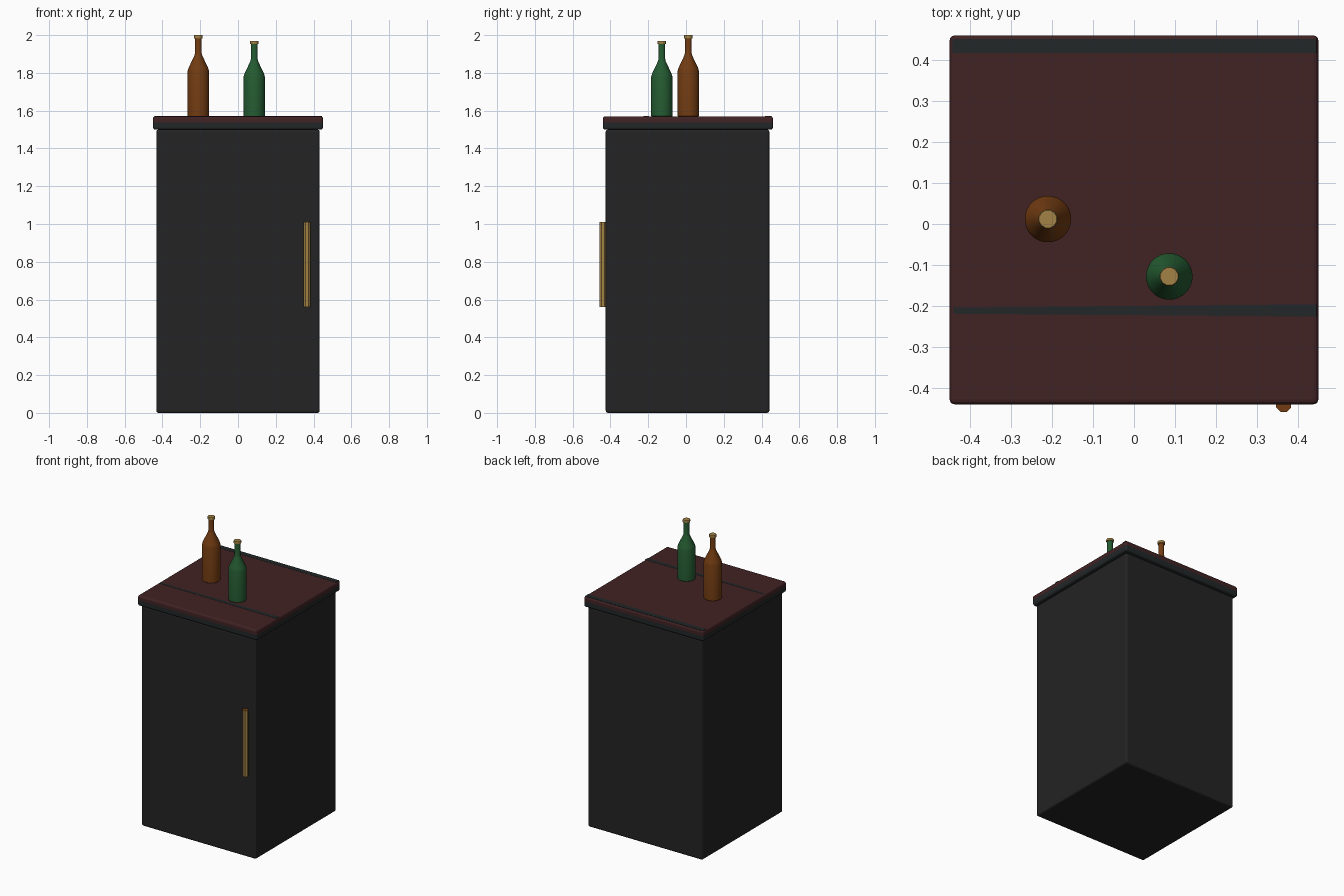
import bpy, bmesh, math
from mathutils import Vector

if "Cube" in bpy.data.objects:
    bpy.data.objects.remove(bpy.data.objects["Cube"])


def material(name, rgb):
    m = bpy.data.materials.new(name)
    m.diffuse_color = (*rgb, 1)
    m.use_nodes = True
    m.node_tree.nodes["Principled BSDF"].inputs["Base Color"].default_value = m.diffuse_color
    return m


BLACK = material("black", (0.017, 0.017, 0.017))
SLATE = material("slate", (0.016, 0.020, 0.021))
RED = material("dark red", (0.053, 0.016, 0.017))
AMBER = material("amber glass", (0.17, 0.045, 0.006))
GREEN = material("green glass", (0.018, 0.105, 0.031))
GOLD = material("gold", (0.36, 0.225, 0.06))


def finish(bm, name, mats, smooth=False):
    me = bpy.data.meshes.new(name)
    bmesh.ops.recalc_face_normals(bm, faces=bm.faces)
    bm.to_mesh(me)
    bm.free()
    ob = bpy.data.objects.new(name, me)
    bpy.context.collection.objects.link(ob)
    for m in mats:
        me.materials.append(m)
    if smooth:
        bpy.context.view_layer.objects.active = ob
        ob.select_set(True)
        bpy.ops.object.shade_smooth_by_angle(angle=math.radians(35))
        ob.select_set(False)
    return ob


def box(lo, hi, bevel=0.0):
    bm = bmesh.new()
    bmesh.ops.create_cube(bm, size=1)
    for v in bm.verts:
        v.co = Vector([lo[i] + (v.co[i] + 0.5) * (hi[i] - lo[i]) for i in range(3)])
    if bevel:
        bmesh.ops.bevel(bm, geom=bm.edges[:], offset=bevel, segments=3,
                        profile=0.5, affect='EDGES')
    return bm


def lathe(profile, x, y, sides):
    """Closed solid of revolution from (radius, z) points, bottom to top."""
    bm = bmesh.new()
    rings = []
    for r, z in profile:
        rings.append([bm.verts.new((x + r * math.cos((i + 0.5) * math.tau / sides),
                                    y + r * math.sin((i + 0.5) * math.tau / sides), z))
                      for i in range(sides)])
    for a, b in zip(rings, rings[1:]):
        for i in range(sides):
            j = (i + 1) % sides
            bm.faces.new((a[i], a[j], b[j], b[i]))
    bm.faces.new(rings[0][::-1])
    bm.faces.new(rings[-1])
    return bm


# Cabinet body
finish(box((-0.432, -0.425, 0), (0.432, 0.441, 1.5), 0.012), "cabinet_body", [BLACK])

# Counter top: dark underside, red above
bm = box((-0.45, -0.44, 1.5), (0.45, 0.46, 1.57), 0.012)
bmesh.ops.bisect_plane(bm, geom=bm.verts[:] + bm.edges[:] + bm.faces[:],
                       plane_co=(0, 0, 1.538), plane_no=(0, 0, 1))
for f in bm.faces:
    f.material_index = 1 if f.calc_center_median().z > 1.538 else 0
finish(bm, "counter_top", [SLATE, RED])

# Dark inlay strips on the counter
finish(box((-0.443, 0.417, 1.569), (0.445, 0.452, 1.571)), "rear_strip", [SLATE])
bm = box((-0.44, -0.226, 1.569), (0.446, -0.196, 1.571))
for v in bm.verts:
    if v.co.x < 0:  # strip narrows to the left
        v.co.y = -0.212 + (v.co.y + 0.212) * 0.5
finish(bm, "front_strip", [SLATE])

# Door handle
bm = lathe([(0.02, 0.56), (0.02, 1.01)], 0.365, -0.44, 8)
for f in bm.faces:
    f.normal_update()
    f.material_index = 1 if abs(f.normal.z) > 0.9 else 0
finish(bm, "door_handle", [GOLD, AMBER])

# Bottles with gold caps
for name, x, y, top, glass in (("amber_bottle", -0.21, 0.012, 2.0, AMBER),
                               ("green_bottle", 0.086, -0.128, 1.969, GREEN)):
    finish(lathe([(0.054, 1.568), (0.057, 1.572), (0.057, top - 0.19), (0.052, top - 0.173),
                  (0.021, top - 0.108), (0.018, top - 0.095), (0.018, top - 0.012)],
                 x, y, 24), name, [glass], True)
    finish(lathe([(0.023, top - 0.017), (0.024, top - 0.014), (0.024, top - 0.003),
                  (0.022, top)], x, y, 12), name + "_cap", [GOLD])
